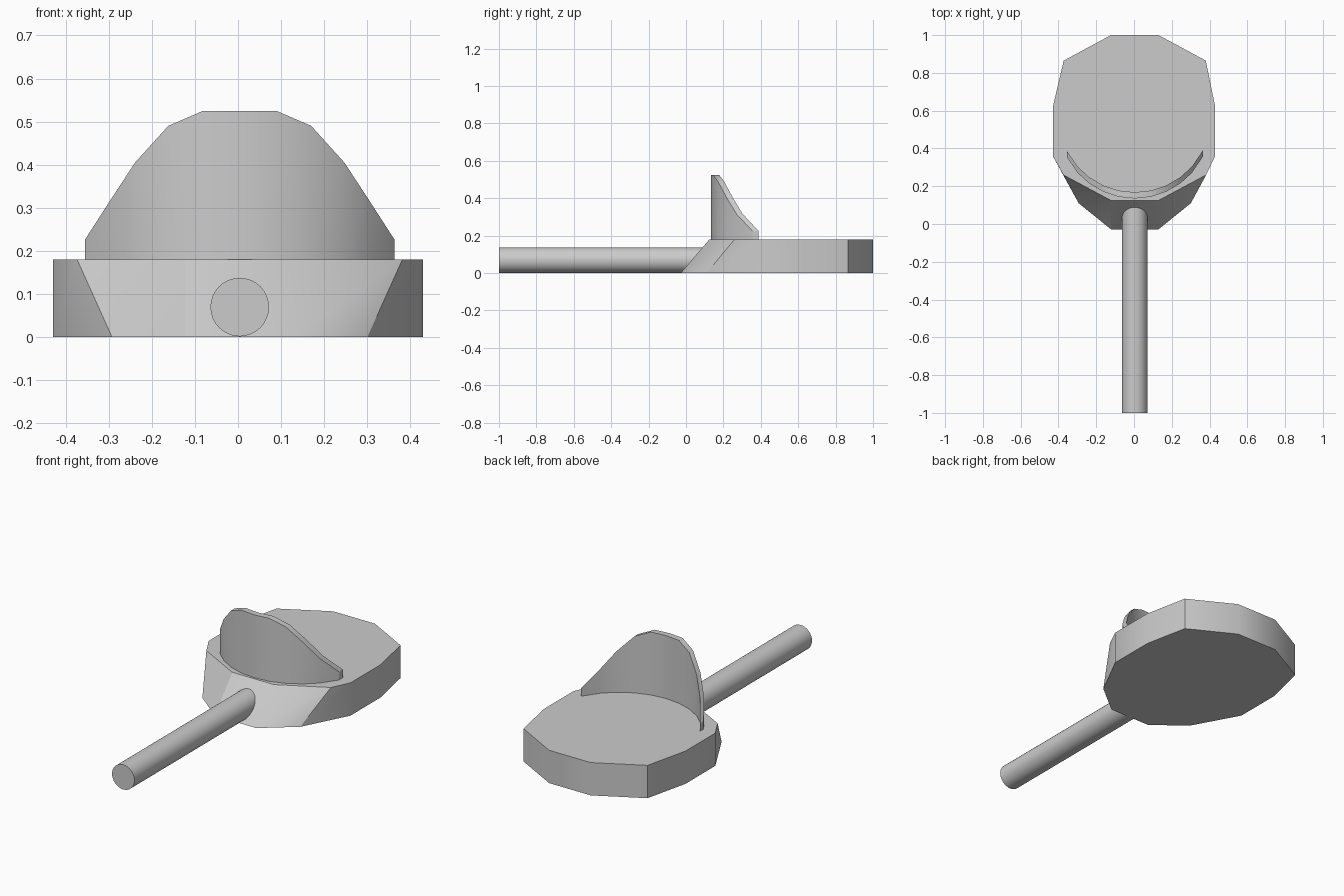
import bpy
import bmesh
import math

cube = bpy.data.objects.get("Cube")
if cube:
    bpy.data.objects.remove(cube, do_unlink=True)

# One plain grey for everything
GREY = (0.6, 0.6, 0.6, 1.0)
grey = bpy.data.materials.new("plain_grey")
grey.use_nodes = True
grey.diffuse_color = GREY
grey.node_tree.nodes["Principled BSDF"].inputs["Base Color"].default_value = GREY

MID = 0.004       # centre line of the parts
BASE_TOP = 0.18   # height of the flat base


def finish(name, bm):
    """Turn a bmesh into a smooth-shaded grey object with sharp edges kept."""
    bmesh.ops.recalc_face_normals(bm, faces=bm.faces)
    mesh = bpy.data.meshes.new(name)
    bm.to_mesh(mesh)
    bm.free()
    mesh.materials.append(grey)
    obj = bpy.data.objects.new(name, mesh)
    bpy.context.collection.objects.link(obj)
    bpy.ops.object.select_all(action="DESELECT")
    obj.select_set(True)
    bpy.context.view_layer.objects.active = obj
    bpy.ops.object.shade_smooth_by_angle(angle=math.radians(30))
    return obj


def mirrored(half):
    """Close a right-hand outline with its mirror image."""
    return half + [(-x, y) for x, y in reversed(half)]


# Base: twelve-sided slab whose front flares out towards the ground
rear = [(0.43, 0.36), (0.43, 0.62), (0.376, 0.865), (0.126, 1.0)]
upper = mirrored([(0.126, 0.125), (0.378, 0.26)] + rear)
lower = mirrored([(0.126, -0.028), (0.297, 0.11)] + rear)

bm = bmesh.new()
top = [bm.verts.new((x + MID * (abs(x) < 0.42), y, BASE_TOP)) for x, y in upper]
bottom = [bm.verts.new((x + MID * (abs(x) < 0.42), y, 0)) for x, y in lower]
bm.faces.new(top)
bm.faces.new(bottom)
for i in range(len(top)):
    j = (i + 1) % len(top)
    bm.faces.new((bottom[i], bottom[j], top[j]))
    bm.faces.new((bottom[i], top[j], top[i]))
finish("base", bm)

# Shield: thin curved wall with a domed upper edge
RADIUS, FRONT, THICK = 0.4045, 0.135, 0.033
half = [(0.085, 0.525), (0.166, 0.49), (0.243, 0.405), (0.302, 0.315), (0.36, 0.225)]
crest = [(-x, z) for x, z in reversed(half)] + [(0, 0.525)] + half

bm = bmesh.new()
rings = []
for x, z in crest:
    y = FRONT + RADIUS - math.sqrt(RADIUS ** 2 - x ** 2)
    corners = [(y, BASE_TOP), (y, z), (y + THICK, z), (y + THICK, BASE_TOP)]
    rings.append([bm.verts.new((x + MID, cy, cz)) for cy, cz in corners])
for a, b in zip(rings, rings[1:]):
    for i in range(4):
        j = (i + 1) % 4
        bm.faces.new((a[i], a[j], b[j], b[i]))
bm.faces.new(rings[0])
bm.faces.new(rings[-1])
finish("shield", bm)

# Handle: round bar running forward from the base
HANDLE_RADIUS, HANDLE_FRONT, HANDLE_BACK = 0.068, -1.0, 0.12
bm = bmesh.new()
bmesh.ops.create_cone(bm, cap_ends=True, segments=32, radius1=HANDLE_RADIUS,
                      radius2=HANDLE_RADIUS, depth=HANDLE_BACK - HANDLE_FRONT)
for v in bm.verts:
    x, y, z = v.co
    v.co = (x + MID, z + (HANDLE_FRONT + HANDLE_BACK) / 2, y + HANDLE_RADIUS + 0.001)
finish("handle", bm)
